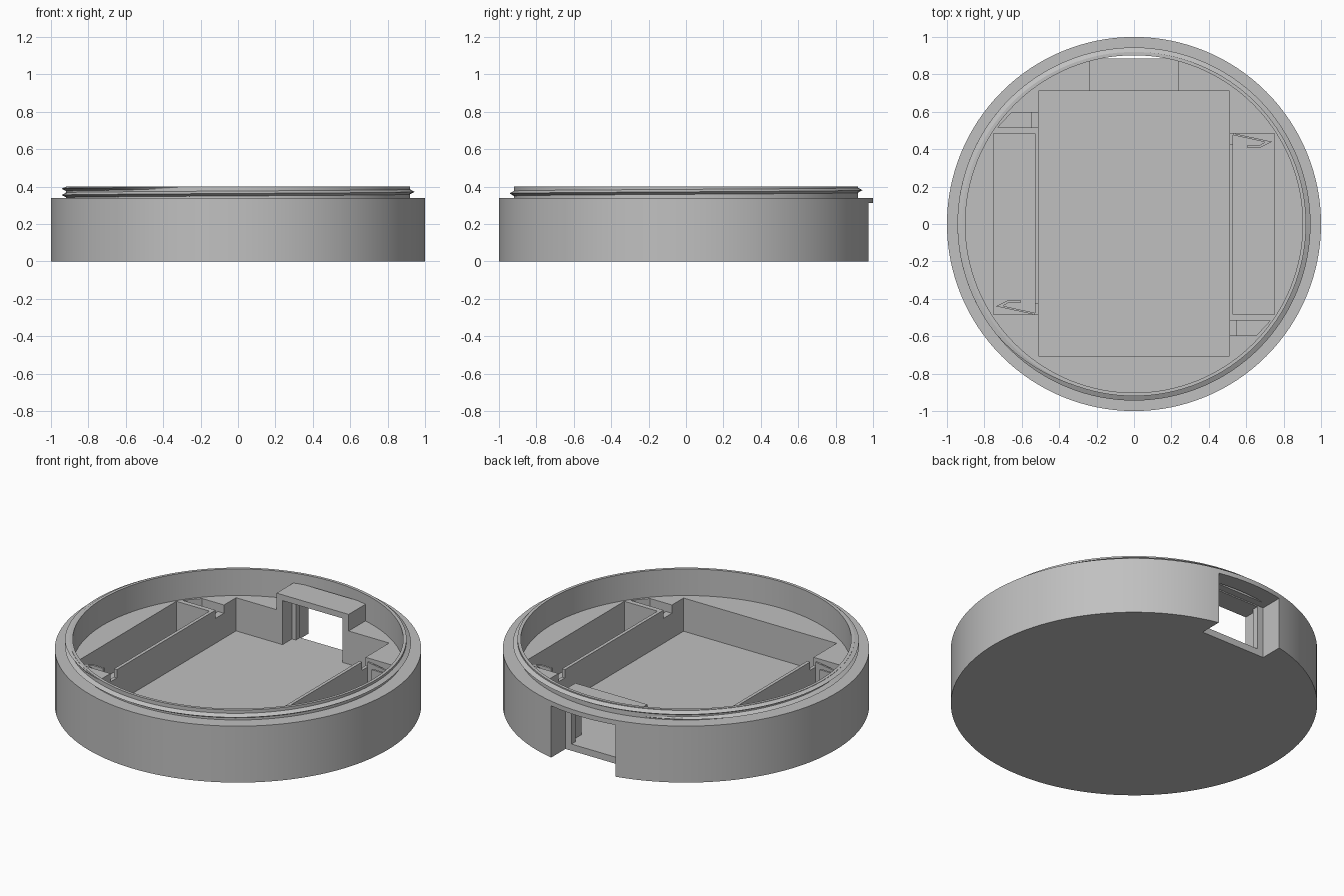
import bpy, bmesh, math

cube = bpy.data.objects.get("Cube")
if cube:
    bpy.data.objects.remove(cube, do_unlink=True)

grey = bpy.data.materials.new("plain grey plastic")
grey.use_nodes = True
colour = (0.53, 0.53, 0.53, 1)
grey.diffuse_color = colour
grey.node_tree.nodes["Principled BSDF"].inputs["Base Color"].default_value = colour

SHELF, FLOOR, LEDGE, TOP = 0.24, 0.04, 0.34, 0.40


def make(name, bm):
    bmesh.ops.recalc_face_normals(bm, faces=bm.faces)
    mesh = bpy.data.meshes.new(name)
    bm.to_mesh(mesh)
    bm.free()
    mesh.materials.append(grey)
    obj = bpy.data.objects.new(name, mesh)
    bpy.context.collection.objects.link(obj)
    return obj


def prism(name, outline, z0, z1):
    bm = bmesh.new()
    face = bm.faces.new([bm.verts.new((x, y, z0)) for x, y in outline])
    moved = bmesh.ops.extrude_face_region(bm, geom=[face])["geom"]
    for v in moved:
        if isinstance(v, bmesh.types.BMVert):
            v.co.z = z1
    return make(name, bm)


def box(name, x0, x1, y0, y1, z0, z1):
    return prism(name, [(x0, y0), (x1, y0), (x1, y1), (x0, y1)], z0, z1)


def lathe(name, profile, steps=128):
    bm = bmesh.new()
    verts = [bm.verts.new((r, 0, z)) for r, z in profile]
    edges = [bm.edges.new(pair) for pair in zip(verts, verts[1:])]
    bmesh.ops.spin(bm, geom=verts + edges, cent=(0, 0, 0), axis=(0, 0, 1),
                   angle=math.tau, steps=steps, use_duplicate=False)
    bmesh.ops.remove_doubles(bm, verts=bm.verts, dist=0.0005)
    return make(name, bm)


def combine(target, tool, operation):
    mod = target.modifiers.new(tool.name, 'BOOLEAN')
    mod.operation, mod.solver, mod.object = operation, 'EXACT', tool
    bpy.context.view_layer.objects.active = target
    bpy.ops.object.modifier_apply(modifier=mod.name)
    bpy.data.objects.remove(tool, do_unlink=True)


def turned(outline, s):
    return [(s * x, s * y) for x, y in outline]


def rect(x0, x1, y0, y1):
    return [(x0, y0), (x1, y0), (x1, y1), (x0, y1)]


# Round case with raised neck and a shelf inside
case = lathe("round_case", [(0, 0), (1, 0), (1, LEDGE), (0.92, LEDGE), (0.92, TOP),
                            (0.902, TOP), (0.902, SHELF), (0, SHELF)])

# Central compartment
combine(case, box("main_pocket", -0.51, 0.51, -0.705, 0.71, FLOOR, 0.3), 'DIFFERENCE')

# Side compartments, contact slots and wire notches, repeated by a half turn
slot = [(-0.55, 0.515), (-0.55, 0.595), (-0.655, 0.595), (-0.73, 0.515)]
for s in (1, -1):
    for name, outline, bottom in (
            ("side_pocket", rect(-0.75, -0.53, -0.485, 0.485), FLOOR),
            ("contact_slot", slot, 0.1),
            ("slot_notch", rect(-0.56, -0.5, 0.515, 0.595), 0.19),
            ("wall_notch", rect(-0.54, -0.5, -0.485, -0.425), 0.19)):
        combine(case, prism(name, turned(outline, s), bottom, 0.3), 'DIFFERENCE')

# Bridge over the rear port, then the stepped port opening
combine(case, box("bridge", -0.24, 0.24, 0.71, 0.885, 0.1, LEDGE), 'UNION')
for name, half, y0, y1, z0, z1 in (
        ("port_inner", 0.2, 0.6, 0.8, FLOOR, 0.305),
        ("port_neck", 0.175, 0.7, 0.9, FLOOR, 0.305),
        ("port_recess", 0.215, 0.84, 1.1, -0.1, 0.312)):
    combine(case, box(name, -half, half, y0, y1, z0, z1), 'DIFFERENCE')

# Bent contact springs in the side compartments
spring = [(0.53, 0.485), (0.738, 0.44), (0.674, 0.408), (0.604, 0.408),
          (0.604, 0.42), (0.67, 0.42), (0.7, 0.438), (0.53, 0.475)]
for s, side in ((1, "left"), (-1, "right")):
    prism(side + "_contact_spring", turned(spring, s), FLOOR, 0.22)

# Screw thread around the neck, fading out at both ends
bm = bmesh.new()
STEPS = 180
previous = None
for i in range(STEPS + 1):
    t = i / STEPS
    a = (2 * t - 1) * 1.4 * math.pi
    mid = 0.372 + 0.035 * a / math.tau
    crest = 0.918 + 0.026 * min(1, t * 15, (1 - t) * 15)
    ring = [bm.verts.new((r * math.cos(a), r * math.sin(a), min(TOP, max(LEDGE, z))))
            for r, z in ((0.915, mid - 0.016), (crest, mid), (0.915, mid + 0.016))]
    if previous:
        for j in range(3):
            k = (j + 1) % 3
            bm.faces.new((previous[j], previous[k], ring[k], ring[j]))
    else:
        bm.faces.new(ring)
    previous = ring
bm.faces.new(previous)
thread = make("screw_thread", bm)

# Smooth curved walls, keep corners sharp
for obj in (case, thread):
    bpy.ops.object.select_all(action='DESELECT')
    obj.select_set(True)
    bpy.context.view_layer.objects.active = obj
    bpy.ops.object.shade_smooth_by_angle(angle=math.radians(20))
